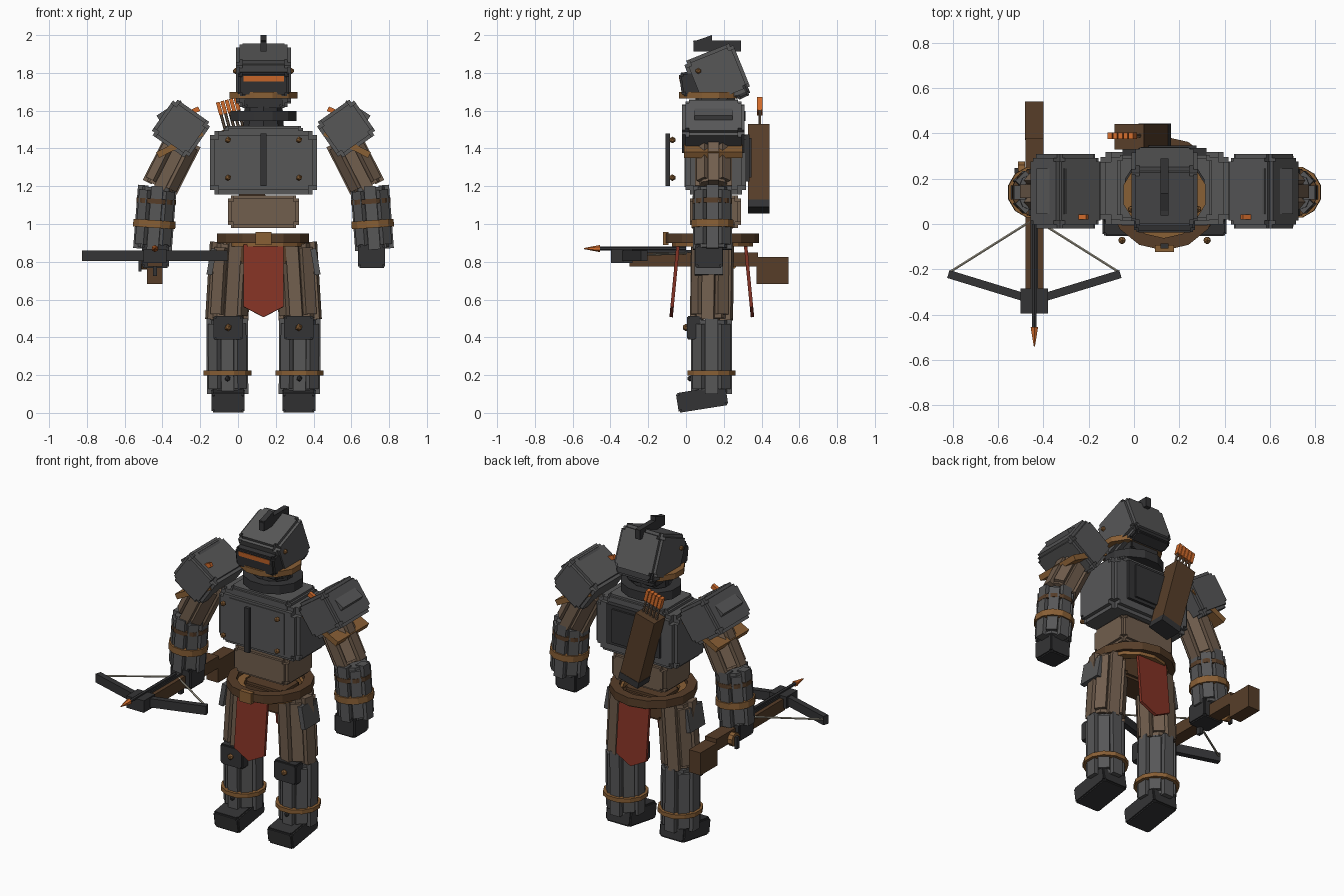
import bpy, bmesh, math
from mathutils import Matrix, Vector, Euler

if "Cube" in bpy.data.objects:
    bpy.data.objects.remove(bpy.data.objects["Cube"])

CX = 0.135  # body centre line


def material(name, rgb):
    m = bpy.data.materials.new(name)
    m.diffuse_color = (*rgb, 1)
    m.use_nodes = True
    m.node_tree.nodes["Principled BSDF"].inputs["Base Color"].default_value = m.diffuse_color
    return m


STEEL = material("steel grey", (0.095, 0.095, 0.097))
DARK = material("dark iron", (0.034, 0.034, 0.036))
CLOTH = material("padded brown", (0.165, 0.112, 0.075))
WOOD = material("dark leather", (0.095, 0.048, 0.022))
TRIM = material("bronze trim", (0.25, 0.115, 0.036))
ORANGE = material("bright orange", (0.65, 0.15, 0.025))
RED = material("red cloth", (0.23, 0.032, 0.018))
STRING = material("pale string", (0.4, 0.37, 0.29))


def finish(bm, name, mat):
    bmesh.ops.recalc_face_normals(bm, faces=bm.faces)
    me = bpy.data.meshes.new(name)
    bm.to_mesh(me)
    bm.free()
    me.materials.append(mat)
    ob = bpy.data.objects.new(name, me)
    bpy.context.collection.objects.link(ob)
    return ob


def place(c, rot=(0, 0, 0)):
    return Matrix.Translation(c) @ Euler([math.radians(a) for a in rot]).to_matrix().to_4x4()


def add_box(bm, M, size):
    bmesh.ops.create_cube(bm, size=1, matrix=M @ Matrix.Diagonal((*size, 1)))


def box(name, c, size, mat, rot=(0, 0, 0)):
    bm = bmesh.new()
    add_box(bm, place(c, rot), size)
    return finish(bm, name, mat)


def stepped(name, c, size, mat, rot=(0, 0, 0), s=0.04):
    """Block with stair-stepped edges: overlapping boxes, each shrunk on different axes."""
    bm = bmesh.new()
    for k in ((0, 1, 2), (0, 2, 1), (1, 0, 2), (2, 0, 1), (1, 2, 0), (2, 1, 0)):
        add_box(bm, place(c, rot), [d - s * e for d, e in zip(size, k)])
    return finish(bm, name, mat)


def along(p0, p1):
    p0, p1 = Vector(p0), Vector(p1)
    d = p1 - p0
    return Matrix.Translation((p0 + p1) / 2) @ d.to_track_quat('Z', 'Y').to_matrix().to_4x4(), d.length


def staves(name, p0, p1, r, mat, n=8):
    """Limb made of upright planks around an octagonal core."""
    M, L = along(p0, p1)
    bm = bmesh.new()
    bmesh.ops.create_cone(bm, cap_ends=True, segments=n, radius1=r * .9, radius2=r * .9, depth=L * .96, matrix=M)
    for i in range(n):
        R = Matrix.Rotation(2 * math.pi * i / n, 4, 'Z') @ Matrix.Translation((r * .75, 0, 0))
        add_box(bm, M @ R, (r * .55, r * .62, L * (1 if i % 2 == 0 else .86)))
    return finish(bm, name, mat)


def rod(name, p0, p1, r0, r1, mat, n=6):
    M, L = along(p0, p1)
    bm = bmesh.new()
    bmesh.ops.create_cone(bm, cap_ends=True, segments=n, radius1=r0, radius2=r1, depth=L, matrix=M)
    return finish(bm, name, mat)


def ring(name, c, rx, ry, w, h, mat, rot=(0, 0, 0), n=12):
    """Flat band around a limb or the body."""
    M = place(c, rot)
    bm = bmesh.new()
    rows = []
    for i in range(n):
        a = 2 * math.pi * (i + .5) / n
        rows.append([bm.verts.new(M @ Vector((math.cos(a) * (rx - d), math.sin(a) * (ry - d), z)))
                     for d, z in ((0, -h / 2), (0, h / 2), (w, h / 2), (w, -h / 2))])
    for i in range(n):
        a, b = rows[i], rows[(i + 1) % n]
        for j in range(4):
            bm.faces.new((a[j], b[j], b[(j + 1) % 4], a[(j + 1) % 4]))
    return finish(bm, name, mat)


def rivet(name, c, r=0.018, mat=TRIM):
    bm = bmesh.new()
    bmesh.ops.create_icosphere(bm, subdivisions=1, radius=r, matrix=Matrix.Translation(c))
    return finish(bm, name, mat)


def prism(name, pts, t, mat, M):
    """Outline in the local xz plane, given thickness t."""
    bm = bmesh.new()
    f = bm.faces.new([bm.verts.new((x, -t / 2, z)) for x, z in pts])
    g = bmesh.ops.extrude_face_region(bm, geom=[f])
    bmesh.ops.translate(bm, vec=(0, t, 0), verts=[v for v in g['geom'] if isinstance(v, bmesh.types.BMVert)])
    bm.transform(M)
    return finish(bm, name, mat)


# Helmet, tilted forward
stepped("helmet", (CX, .165, 1.785), (.29, .28, .27), STEEL, (22, 0, 0), .035)
stepped("visor", (CX, .025, 1.745), (.27, .11, .125), DARK, (8, 0, 0), .02)
box("visor_slit", (CX + .002, -.03, 1.769), (.215, .012, .03), ORANGE, (8, 0, 0))
stepped("neck_guard", (CX, .285, 1.72), (.25, .08, .11), DARK, (25, 0, 0), .02)
box("crest", (CX, .165, 1.942), (.034, .25, .06), DARK)
prism("crest_tip", [(0, 0), (.1, -.02), (.1, .035)], .034, DARK,
      place((CX, .037, 1.965), (0, 0, 90)))
ring("helmet_band", (CX, .13, 1.682), .187, .172, .04, .035, TRIM)
stepped("neck", (CX, .155, 1.655), (.2, .21, .08), DARK, s=.015)
ring("collar", (CX, .155, 1.572), .182, .165, .06, .055, DARK)
rod("throat", (CX, .155, 1.48), (CX, .155, 1.63), .11, .1, DARK, 8)

# Torso
stepped("chest", (CX, .158, 1.325), (.565, .32, .335), STEEL, s=.045)
box("breast_panel", (CX, .003, 1.325), (.38, .02, .26), STEEL)
box("breast_bar", (CX, -.097, 1.34), (.034, .022, .28), DARK)
box("back_plate", (CX, .318, 1.35), (.37, .035, .25), DARK)
box("back_plate_step", (CX, .325, 1.35), (.28, .045, .21), DARK)
stepped("shoulder_yoke", (CX, .16, 1.48), (.42, .29, .08), STEEL, s=.025)
stepped("abdomen", (CX, .155, 1.065), (.375, .27, .17), CLOTH, s=.03)
ring("belt", (CX - .003, .135, .925), .25, .252, .055, .05, WOOD, n=14)
ring("lower_belt", (CX + .01, .14, .9), .215, .215, .05, .04, TRIM, n=14)
box("buckle", (CX, -.108, .923), (.085, .03, .068), TRIM)
stepped("pelvis", (CX, .145, .85), (.3, .2, .15), WOOD, s=.03)

# Cloth hanging front and back, pointed at the bottom
flap = [(-.105, 0), (.105, 0), (.105, -.33), (0, -.385), (-.105, -.33)]
prism("front_cloth", flap, .018, RED, place((CX, -.042, .89), (-5.5, 0, 0)))
prism("back_cloth", flap, .018, RED, place((CX, .315, .89), (5.5, 0, 0)))

for s, side in ((1, "left"), (-1, "right")):
    def X(x):
        return CX + s * x

    for z in (1.245, 1.445):
        rivet(side + "_chest_rivet", (X(.188), -.072, z))
    rivet(side + "_helmet_rivet", (X(.148), .065, 1.81), .016)

    # Arm
    stepped(side + "_pauldron", (X(.437), .145, 1.505), (.24, .33, .23), STEEL, (0, -35 * s, 0), .035)
    box(side + "_pauldron_plate", (X(.452), .145, 1.535), (.15, .2, .19), STEEL, (0, 33 * s, 0))
    box(side + "_pauldron_rim", (X(.443), .145, 1.425), (.265, .31, .034), TRIM, (0, 27 * s, 0))
    box(side + "_pauldron_mark", (X(.368), .03, 1.598), (.06, .022, .026), ORANGE, (0, 25 * s, 0))
    staves(side + "_upper_arm", (X(.42), .145, 1.45), (X(.552), .145, 1.19), .095, CLOTH)
    staves(side + "_forearm", (X(.562), .14, 1.2), (X(.588), .14, .865), .1, STEEL)
    ring(side + "_wrist_band", (X(.578), .14, 1.0), .116, .116, .03, .04, TRIM, (0, -4 * s, 0))
    ring(side + "_elbow_band", (X(.568), .14, 1.12), .108, .108, .03, .026, WOOD, (0, -4 * s, 0))
    stepped(side + "_hand", (X(.572), .12, .83), (.145, .145, .125), DARK, s=.015)

    # Leg
    staves(side + "_thigh", (X(.17), .14, .9), (X(.195), .135, .49), .107, CLOTH)
    box(side + "_hip_plate", (X(.275), .12, .8), (.03, .15, .14), STEEL, (0, -10 * s, 0))
    staves(side + "_shin", (X(.193), .135, .5), (X(.19), .135, .1), .107, STEEL)
    stepped(side + "_knee_plate", (X(.187), .045, .45), (.155, .08, .125), DARK, s=.012)
    rivet(side + "_knee_rivet", (X(.187), .0, .452), .02)
    ring(side + "_ankle_band", (X(.19), .135, .212), .132, .132, .03, .026, TRIM)
    rivet(side + "_ankle_stud", (X(.19), .022, .182), .016, DARK)
    stepped(side + "_foot", (X(.187), .085, .073), (.175, .265, .105), DARK, (9, 0, 0), .015)

# Quiver slung across the back
Q = place((.035, .385, 1.3), (0, -15, 0))


def q(x, y, z):
    return Q @ Vector((x, y, z))


box("quiver", q(0, 0, 0), (.135, .112, .44), WOOD, (0, -15, 0))
box("quiver_base", q(0, 0, -.215), (.138, .116, .04), DARK, (0, -15, 0))
for i in range(5):
    x = -.048 + .024 * i
    rod("arrow_shaft", q(x, .005, .15), q(x, .005, .33), .008, .008, CLOTH)
    box("arrow_fletching", q(x, .005, .335), (.02, .03, .07), ORANGE, (0, -15, 0))

# Crossbow in the right hand
BX = -.44
box("crossbow_stock", (BX, .04, .812), (.08, .68, .075), WOOD)
box("crossbow_butt", (BX, .457, .754), (.082, .17, .142), WOOD)
box("crossbow_rail", (BX, -.13, .855), (.032, .36, .016), DARK)
box("bow_block", (BX, -.34, .83), (.122, .112, .075), DARK)
for s in (-1, 1):
    d = Vector((s * .36, .11, 0))
    box("bow_limb", Vector((BX + s * .2, -.276, .832)), (d.length, .036, .055), DARK,
        (0, 0, s * math.degrees(math.atan2(.11, .36))))
    rod("bow_string", (BX + s * .37, -.21, .838), (BX + s * .02, .01, .845), .006, .006, STRING)
rod("bolt_shaft", (BX, .0, .87), (BX, -.46, .87), .011, .011, DARK)
rod("bolt_tip", (BX, -.455, .87), (BX, -.54, .87), .019, .003, ORANGE)
rod("crank_wheel", (-.482, .235, .8), (-.512, .235, .8), .042, .042, TRIM, 10)
box("crank_handle", (-.52, .235, .785), (.016, .024, .075), DARK)
box("trigger", (BX, .06, .755), (.02, .03, .06), DARK)
